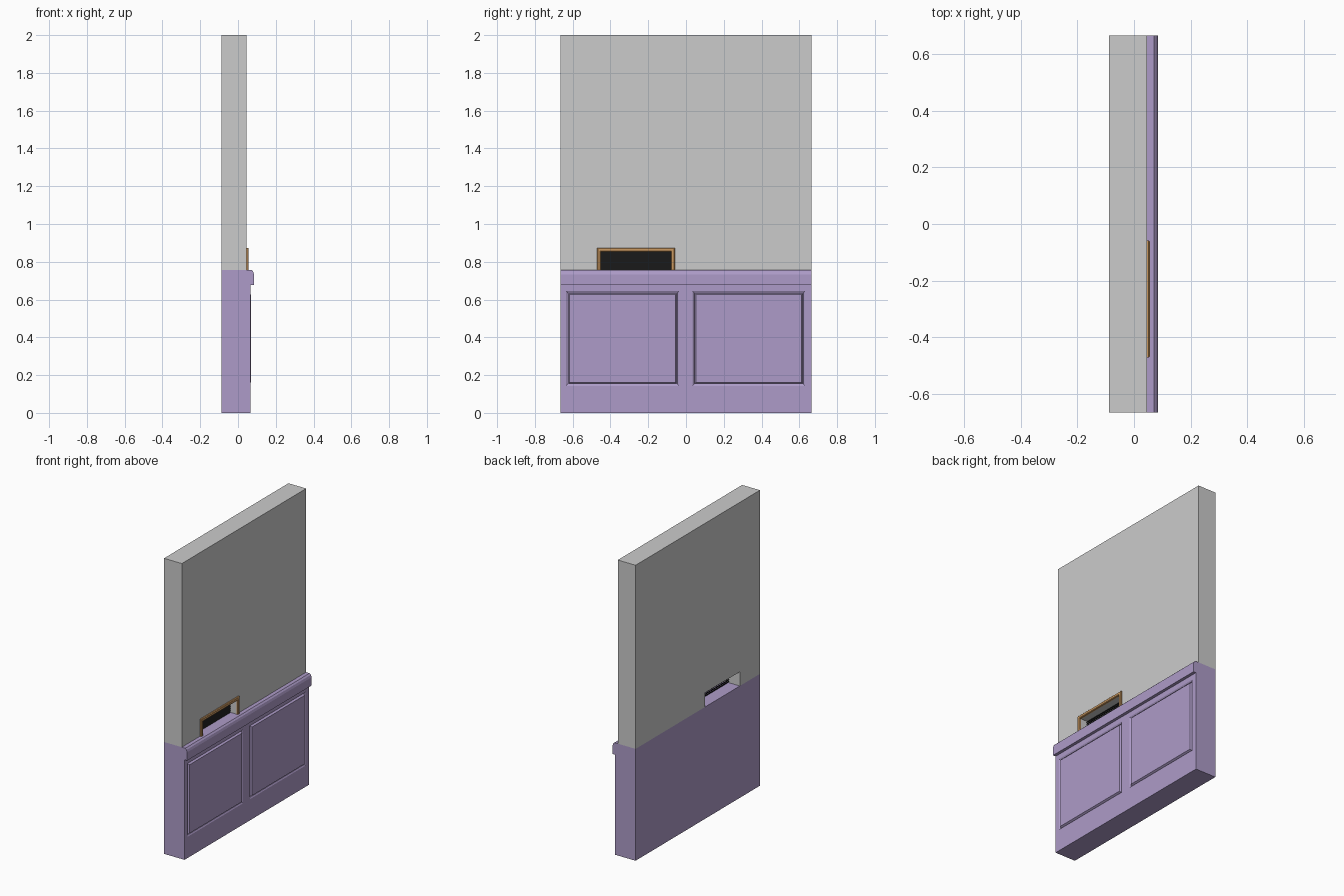
import bpy, bmesh
from mathutils import Vector

if "Cube" in bpy.data.objects:
    bpy.data.objects.remove(bpy.data.objects["Cube"])

HALF = 0.665      # half length of the wall along y
BACK = -0.088     # back face of the wall
RAIL_TOP = 0.757  # top of the wainscot


def material(name, rgb):
    m = bpy.data.materials.new(name)
    m.diffuse_color = (*rgb, 1)
    m.use_nodes = True
    m.node_tree.nodes["Principled BSDF"].inputs["Base Color"].default_value = m.diffuse_color
    return m


def make_object(name, bm, mat=None):
    bmesh.ops.recalc_face_normals(bm, faces=bm.faces[:])
    me = bpy.data.meshes.new(name)
    bm.to_mesh(me)
    bm.free()
    ob = bpy.data.objects.new(name, me)
    bpy.context.collection.objects.link(ob)
    if mat:
        me.materials.append(mat)
    return ob


def extrude(name, points, offset, mat=None):
    """Extrude a closed polygon of 3D points along an offset."""
    bm = bmesh.new()
    face = bm.faces.new([bm.verts.new(p) for p in points])
    geo = bmesh.ops.extrude_face_region(bm, geom=[face])["geom"]
    bmesh.ops.translate(bm, vec=Vector(offset),
                        verts=[v for v in geo if isinstance(v, bmesh.types.BMVert)])
    return make_object(name, bm, mat)


def stepped_panel(name, rect, steps, mat=None):
    """Solid lofted through concentric rectangles: steps are (inset, x)."""
    y0, y1, z0, z1 = rect
    bm = bmesh.new()
    loops = []
    for d, x in steps:
        loops.append([bm.verts.new((x, y, z)) for y, z in (
            (y0 + d, z0 + d), (y1 - d, z0 + d), (y1 - d, z1 - d), (y0 + d, z1 - d))])
    for a, b in zip(loops, loops[1:]):
        for i in range(4):
            j = (i + 1) % 4
            bm.faces.new((a[i], a[j], b[j], b[i]))
    bm.faces.new(loops[0])
    bm.faces.new(loops[-1])
    return make_object(name, bm, mat)


purple = material("purple_paint", (0.42, 0.33, 0.58))
wood = material("wood_trim", (0.60, 0.32, 0.12))
black = material("black_grille", (0.008, 0.008, 0.008))

# Upper wall with a notch for the opening
Y0, Y1, TOP = -0.45, -0.08, 0.853
outline = [(-HALF, RAIL_TOP), (Y0, RAIL_TOP), (Y0, TOP), (Y1, TOP), (Y1, RAIL_TOP),
           (HALF, RAIL_TOP), (HALF, 2), (-HALF, 2)]
extrude("upper_wall", [(BACK, y, z) for y, z in outline], (0.133, 0, 0))

# Wainscot with a chair-rail profile
profile = [(BACK, 0), (0.065, 0), (0.065, 0.677), (0.085, 0.677), (0.085, 0.733),
           (0.080, 0.748), (0.071, RAIL_TOP), (BACK, RAIL_TOP)]
wainscot = extrude("wainscot", [(x, -HALF, z) for x, z in profile], (0, 2 * HALF, 0), purple)

# Sunk pockets, each holding a raised panel
for side, (y0, y1) in (("left", (-0.635, -0.037)), ("right", (0.033, 0.631))):
    rect = (y0, y1, 0.143, 0.645)
    cutter = stepped_panel("pocket_cutter", rect,
                           [(0.011, 0.052), (0.009, 0.060), (0, 0.0652), (0, 0.08)])
    mod = wainscot.modifiers.new("pocket", "BOOLEAN")
    mod.object, mod.operation, mod.solver = cutter, "DIFFERENCE", "EXACT"
    bpy.context.view_layer.objects.active = wainscot
    bpy.ops.object.modifier_apply(modifier=mod.name)
    bpy.data.objects.remove(cutter)
    stepped_panel("raised_panel_" + side, rect,
                  [(0.012, 0.050), (0.013, 0.058), (0.019, 0.069)], purple)

# Wooden trim around the opening, open at the bottom, with a chamfered face
W = 0.021
bm = bmesh.new()
path = [(Y0, RAIL_TOP, -1, 0), (Y0, TOP, -1, 1), (Y1, TOP, 1, 1), (Y1, RAIL_TOP, 1, 0)]
section = [(0, 0.043), (0, 0.053), (0.004, 0.056), (W - 0.004, 0.056), (W, 0.052), (W, 0.043)]
rings = [[bm.verts.new((x, y + sy * d, z + sz * d)) for d, x in section]
         for y, z, sy, sz in path]
for a, b in zip(rings, rings[1:]):
    for i in range(len(section)):
        j = (i + 1) % len(section)
        bm.faces.new((a[i], a[j], b[j], b[i]))
bm.faces.new(rings[0])
bm.faces.new(rings[-1])
make_object("opening_trim", bm, wood)

# Black grille set midway into the opening, made of overlapping slats
N = 8
pitch = (TOP - RAIL_TOP) / N
for i in range(N):
    z = RAIL_TOP + i * pitch
    slat = [(-0.002, z), (0.001, z), (-0.005, z + pitch), (-0.008, z + pitch)]
    extrude(f"grille_slat_{i + 1}", [(x, Y0, q) for x, q in slat], (0, Y1 - Y0, 0), black)
